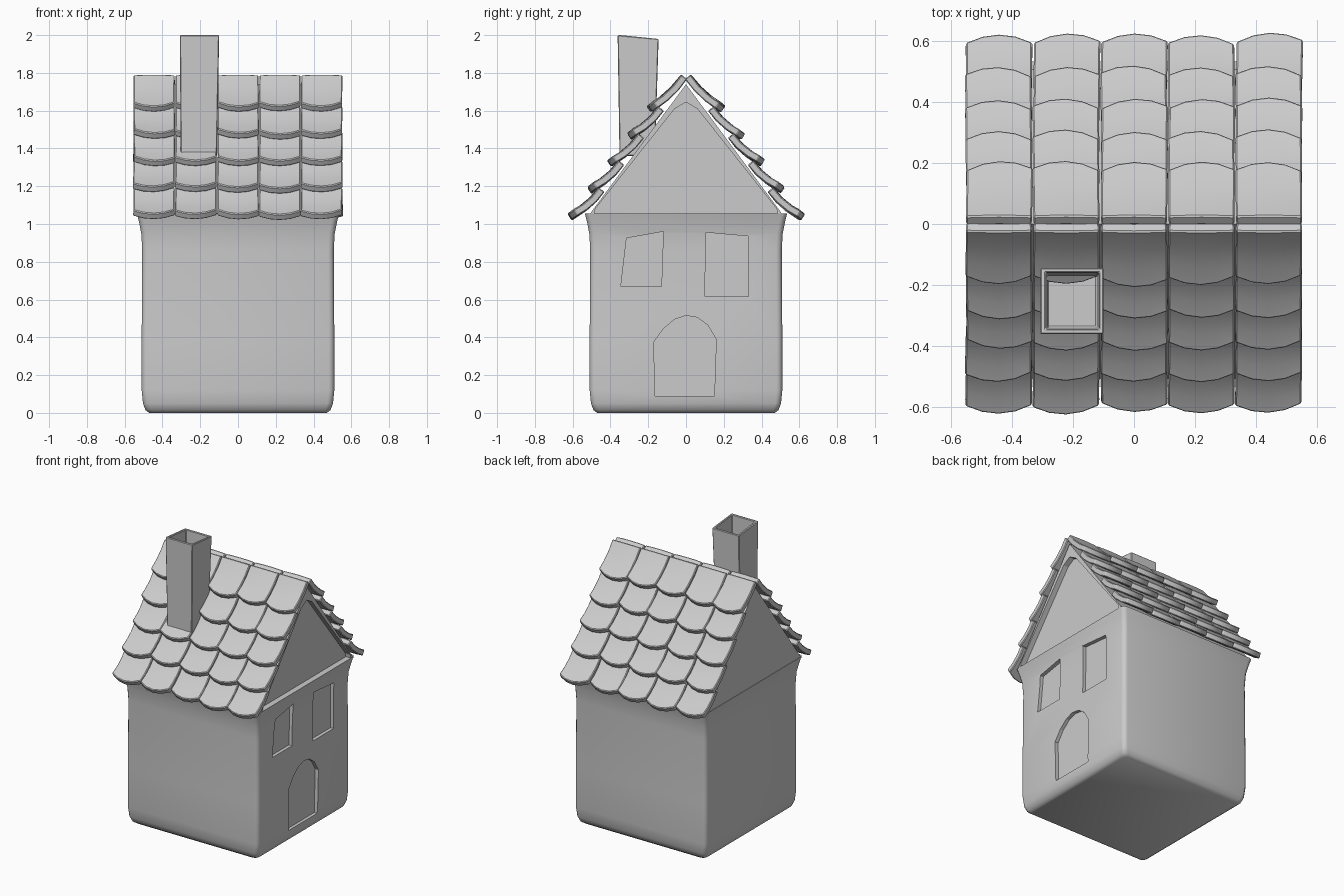
import bpy, bmesh, math, random
from mathutils import Vector

if "Cube" in bpy.data.objects:
    bpy.data.objects.remove(bpy.data.objects["Cube"])

random.seed(4)


def make(name, bm, smooth=35):
    bmesh.ops.recalc_face_normals(bm, faces=bm.faces)
    return finish(name, bm, smooth)


def finish(name, bm, smooth=35):
    me = bpy.data.meshes.new(name)
    bm.to_mesh(me)
    bm.free()
    ob = bpy.data.objects.new(name, me)
    bpy.context.collection.objects.link(ob)
    bpy.ops.object.select_all(action='DESELECT')
    ob.select_set(True)
    bpy.context.view_layer.objects.active = ob
    if smooth:
        bpy.ops.object.shade_smooth_by_angle(angle=math.radians(smooth))
    return ob


def prism(name, outline, x0, x1, smooth=0):
    """Extrude a (y, z) outline along x."""
    bm = bmesh.new()
    a = [bm.verts.new((x0, y, z)) for y, z in outline]
    b = [bm.verts.new((x1, y, z)) for y, z in outline]
    bm.faces.new(a)
    bm.faces.new(b)
    n = len(a)
    for i in range(n):
        j = (i + 1) % n
        bm.faces.new((a[i], a[j], b[j], b[i]))
    return make(name, bm, smooth)


def rounded_square(h, r, z, seg=3):
    pts = []
    for q in range(4):
        cx, cy = ((1, 1), (-1, 1), (-1, -1), (1, -1))[q]
        for s in range(seg + 1):
            a = math.pi / 2 * (q + s / seg)
            pts.append((cx * (h - r) + r * math.cos(a), cy * (h - r) + r * math.sin(a), z))
    return pts


# House walls: stacked rounded squares, flaring at the eaves
rings = [(0.47, 0.0), (0.49, 0.015), (0.503, 0.05), (0.51, 0.12), (0.51, 0.4),
         (0.507, 0.86), (0.512, 0.95), (0.524, 1.01), (0.535, 1.055)]
bm = bmesh.new()
loops = [[bm.verts.new(p) for p in rounded_square(h, 0.03, z)] for h, z in rings]
for lo, hi in zip(loops, loops[1:]):
    for i in range(len(lo)):
        j = (i + 1) % len(lo)
        bm.faces.new((lo[i], lo[j], hi[j], hi[i]))
bm.faces.new(loops[0])
bm.faces.new(loops[-1])
walls = make("walls", bm, 40)

# Window and door recesses on the right wall
arch = [(0.15, 0.09), (0.16, 0.39), (0.115, 0.465), (0.06, 0.505), (0.0, 0.515),
        (-0.06, 0.495), (-0.12, 0.445), (-0.17, 0.375), (-0.165, 0.09)]
openings = {
    "left_window": [(-0.345, 0.67), (-0.13, 0.67), (-0.12, 0.96), (-0.315, 0.925)],
    "right_window": [(0.1, 0.615), (0.33, 0.615), (0.33, 0.935), (0.105, 0.955)],
    "door": arch,
}
for name, outline in openings.items():
    cutter = prism(name + "_cutter", outline, 0.485, 0.6)
    cutter.hide_render = True
    mod = walls.modifiers.new(name, 'BOOLEAN')
    mod.operation = 'DIFFERENCE'
    mod.solver = 'EXACT'
    mod.object = cutter
    bpy.context.view_layer.objects.active = walls
    bpy.ops.object.modifier_apply(modifier=mod.name)
    bpy.data.objects.remove(cutter)

# Gable block: set back on the right, flush on the left
prism("gable", [(-0.5, 1.04), (0.5, 1.04), (0.48, 1.08), (0.06, 1.615), (0, 1.65),
                (-0.06, 1.615), (-0.48, 1.08)], -0.532, 0.495)

# Roof deck under the tiles
prism("roof_deck", [(-0.515, 1.045), (-0.485, 1.05), (-0.48, 1.08), (-0.06, 1.61), (0, 1.645),
                    (0.06, 1.61), (0.48, 1.08), (0.485, 1.05), (0.515, 1.045), (0, 1.74)],
      -0.532, 0.532)


# Roof tiles: five bowed overlapping rows on each slope
def tile(bm, side, row, col):
    us, ts = (-1, -0.5, 0, 0.5, 1), (0, 0.35, 0.7, 1)
    end = Vector((0.178 + 0.105 * row, 1.645 - 0.143 * row))
    start = Vector((0.024, 1.79)) if row == 0 else end - Vector((0.137, -0.120))
    along = (end - start).normalized()
    normal = Vector((-along.y, along.x))
    slip, lift, skew = (random.uniform(-0.005, 0.005) for _ in range(3))
    cx = -0.444 + 0.222 * col
    grid = []
    for t in ts:
        line = []
        for u in us:
            bow = 0.034 * (1 - u * u) * t
            p = start.lerp(end, t) + along * (bow + (slip + skew * u) * t)
            p += normal * (lift * t - 0.012 * math.sin(math.pi * t) + 0.003 * (1 - u * u))
            x = cx + u * 0.109 + skew * 0.6 * t
            line.append(bm.verts.new((x, side * p.x, p.y)))
        grid.append(line)
    for r0, r1 in zip(grid, grid[1:]):
        for i in range(len(us) - 1):
            f = bm.faces.new((r0[i], r0[i + 1], r1[i + 1], r1[i]))
            f.normal_update()
            if f.normal.z < 0:
                f.normal_flip()


for side, label in ((-1, "front"), (1, "back")):
    bm = bmesh.new()
    for row in range(5):
        for col in range(5):
            tile(bm, side, row, col)
    tiles = finish("roof_tiles_" + label, bm, 0)
    sol = tiles.modifiers.new("thickness", 'SOLIDIFY')
    sol.thickness = 0.038
    sol.offset = -1
    bev = tiles.modifiers.new("soft_edges", 'BEVEL')
    bev.width = 0.005
    bev.segments = 1
    bev.limit_method = 'ANGLE'
    bev.angle_limit = math.radians(50)
    for m in ("thickness", "soft_edges"):
        bpy.ops.object.modifier_apply(modifier=m)
    bpy.ops.object.shade_smooth_by_angle(angle=math.radians(30))

# Hollow chimney, slightly crooked: outside, rim, inside, floor
bm = bmesh.new()


def square(x0, x1, y0, y1, z_front, z_back):
    return [bm.verts.new(p) for p in ((x0, y0, z_front), (x1, y0, z_front),
                                      (x1, y1, z_back), (x0, y1, z_back))]


levels = [square(-0.303, -0.112, -0.352, -0.165, 1.36, 1.36),
          square(-0.308, -0.1, -0.362, -0.145, 2.0, 1.98),
          square(-0.29, -0.115, -0.345, -0.16, 2.0, 1.98),
          square(-0.285, -0.122, -0.34, -0.17, 1.59, 1.59)]
for lo, hi in zip(levels, levels[1:]):
    for i in range(4):
        j = (i + 1) % 4
        bm.faces.new((lo[i], lo[j], hi[j], hi[i]))
bm.faces.new(levels[0])
bm.faces.new(levels[-1])
chimney = make("chimney", bm, 0)
bev = chimney.modifiers.new("soft_edges", 'BEVEL')
bev.width = 0.004
bev.segments = 1
